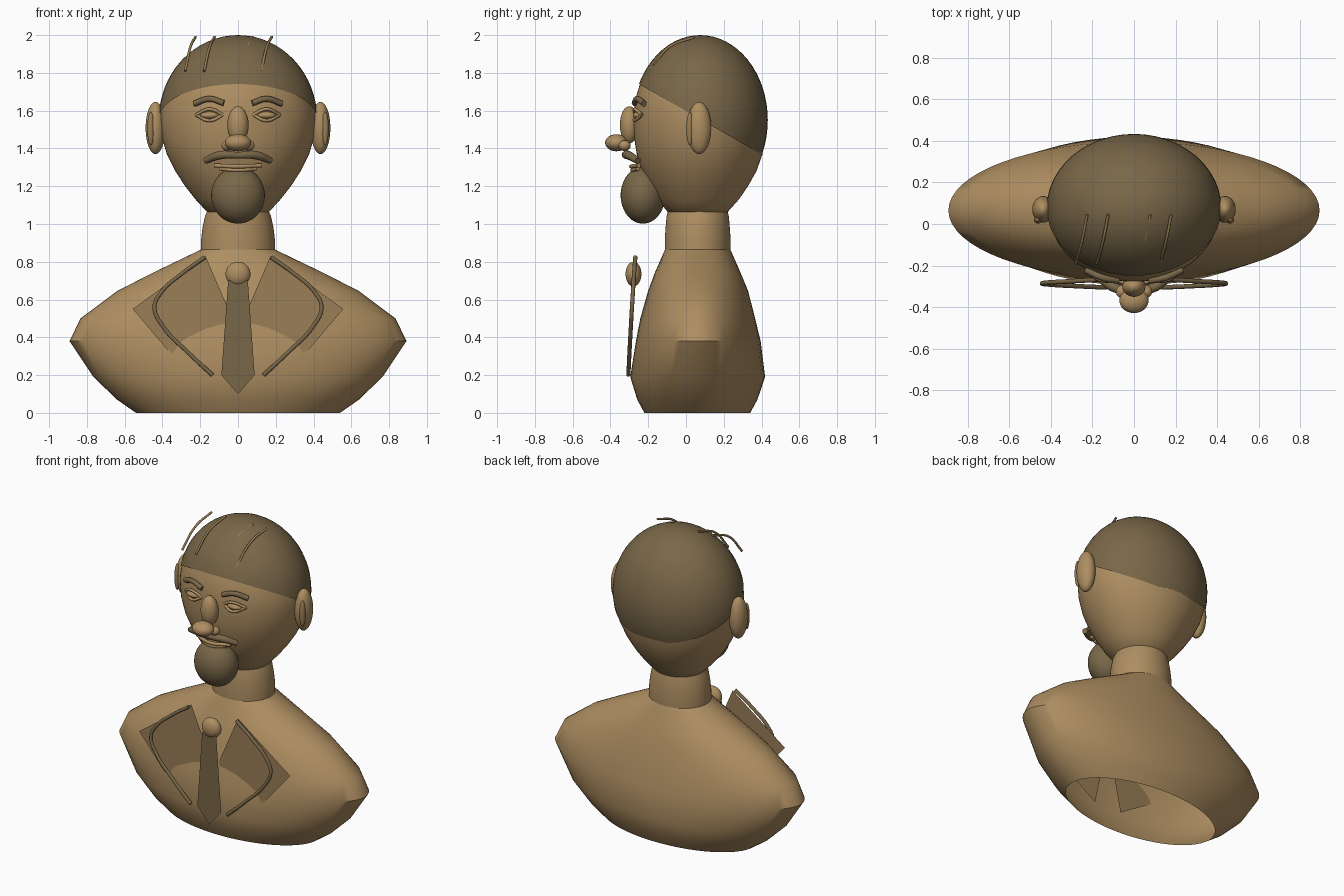
import bpy, bmesh, math
from mathutils import Vector

if "Cube" in bpy.data.objects:
    bpy.data.objects.remove(bpy.data.objects["Cube"])


def material(name, rgb):
    m = bpy.data.materials.new(name)
    m.diffuse_color = (*rgb, 1)
    m.use_nodes = True
    m.node_tree.nodes["Principled BSDF"].inputs["Base Color"].default_value = m.diffuse_color
    return m


BRONZE = material("bronze", (0.42, 0.27, 0.12))
DARK = material("dark bronze", (0.19, 0.135, 0.065))
MID = material("mid bronze", (0.32, 0.21, 0.095))


def finish(name, bm, mat, angle=40):
    me = bpy.data.meshes.new(name)
    bm.to_mesh(me)
    bm.free()
    ob = bpy.data.objects.new(name, me)
    bpy.context.collection.objects.link(ob)
    me.materials.append(mat)
    if angle:
        bpy.ops.object.select_all(action='DESELECT')
        bpy.context.view_layer.objects.active = ob
        ob.select_set(True)
        bpy.ops.object.shade_smooth_by_angle(angle=math.radians(angle))
    return ob


def loft(name, rings, mat, caps=False, seg=64):
    """Stack of ellipses given as (z, half width, half depth, centre y)."""
    bm = bmesh.new()
    loops = []
    for z, rx, ry, cy in rings:
        loops.append([bm.verts.new((rx * math.cos(t), cy + ry * math.sin(t), z))
                      for t in (2 * math.pi * i / seg for i in range(seg))])
    for a, b in zip(loops, loops[1:]):
        for i in range(seg):
            j = (i + 1) % seg
            bm.faces.new((a[i], a[j], b[j], b[i]))
    if caps:
        bm.faces.new(loops[0][::-1])
        bm.faces.new(loops[-1])
    return finish(name, bm, mat)


def ball(name, centre, radii, mat, cut=None):
    bm = bmesh.new()
    bmesh.ops.create_uvsphere(bm, u_segments=48, v_segments=32, radius=1)
    for v in bm.verts:
        v.co = Vector([c + r * k for c, r, k in zip(centre, radii, v.co)])
    if cut:
        bmesh.ops.bisect_plane(bm, geom=bm.verts[:] + bm.edges[:] + bm.faces[:],
                               plane_co=cut[0], plane_no=cut[1], clear_inner=True)
    return finish(name, bm, mat)


def tube(name, pts, radius, mat, taper=None):
    """Smooth round tube through a few points."""
    cu = bpy.data.curves.new(name, 'CURVE')
    cu.dimensions = '3D'
    cu.bevel_depth = radius
    cu.bevel_resolution = 3
    cu.resolution_u = 8
    cu.use_fill_caps = True
    sp = cu.splines.new('BEZIER')
    sp.bezier_points.add(len(pts) - 1)
    for i, (bp, p) in enumerate(zip(sp.bezier_points, pts)):
        bp.co = p
        bp.handle_left_type = bp.handle_right_type = 'AUTO'
        bp.radius = taper[i] if taper else 1
    cu.materials.append(mat)
    ob = bpy.data.objects.new(name, cu)
    bpy.context.collection.objects.link(ob)
    return ob


def plate(name, pts, y, mat):
    bm = bmesh.new()
    bm.faces.new([bm.verts.new((x, y, z)) for x, z in pts])
    return finish(name, bm, mat, 0)


# Torso, open underneath
loft("torso", [(0, .54, .28, .06), (.07, .64, .318, .06), (.19, .765, .357, .062),
               (.38, .892, .33, .065), (.5, .834, .304, .062), (.645, .64, .265, .064),
               (.74, .455, .228, .062), (.865, .195, .173, .062)], BRONZE)
# Neck
loft("neck", [(.865, .197, .173, .062), (.92, .195, .174, .062), (.98, .188, .17, .062),
              (1.04, .175, .165, .062), (1.1, .15, .15, .062)], BRONZE)

# Head: domed top over a tapering jaw
dome = [(1.55 + .44 * math.sin(a), .412 * math.cos(a), .35 * math.cos(a), .072)
        for a in (math.radians(d) for d in range(0, 90, 6))]
jaw = [(1.055, .14, .14, .062), (1.065, .165, .16, .062), (1.13, .225, .215, .065),
       (1.2, .28, .26, .068), (1.28, .332, .303, .07), (1.37, .377, .333, .072),
       (1.46, .403, .347, .072)]
loft("head", jaw + dome, BRONZE, True)

# Hair cap sliced by a sloping plane
ball("hair_cap", (0, .075, 1.55), (.42, .358, .45), DARK,
     ((0, .075, 1.555), (0, .574, 1)))
# Loose hair strands
for i in range(5):
    x = -.225 + .101 * i
    tube("hair_strand", [(x, .045, 1.99), (x - .027, -.09, 1.937), (x - .055, -.19, 1.81)],
         .007, MID)

# Nose and centred face parts
ball("nose_bridge", (0, -.30, 1.525), (.056, .05, .098), BRONZE)
ball("nose_tip", (0, -.368, 1.43), (.07, .06, .045), BRONZE)
ball("beard", (0, -.228, 1.152), (.142, .118, .15), DARK)
tube("upper_lip", [(-.125, -.25, 1.31), (0, -.29, 1.305), (.125, -.25, 1.31)], .011, BRONZE)
tube("lower_lip", [(-.095, -.255, 1.292), (0, -.285, 1.285), (.095, -.255, 1.292)],
     .01, BRONZE)

# Mirrored parts
for s in (-1, 1):
    ball("ear", (s * .437, .07, 1.508), (.052, .064, .138), BRONZE)
    ball("ear_hollow", (s * .462, .02, 1.505), (.018, .018, .088), MID)
    ball("nostril", (s * .055, -.325, 1.415), (.032, .032, .028), BRONZE)
    ball("eyeball", (s * .15, -.25, 1.575), (.05, .03, .02), BRONZE)
    for n, k in (("upper_eyelid", 1), ("lower_eyelid", -1)):
        tube(n, [(s * .08, -.266, 1.578), (s * .148, -.272, 1.578 + k * .03),
                 (s * .222, -.234, 1.578)], .009, BRONZE)
    tube("eyebrow", [(s * .075, -.272, 1.64), (s * .15, -.258, 1.662),
                     (s * .232, -.222, 1.637)], .016, DARK)
    tube("moustache", [(0, -.318, 1.362), (s * .05, -.318, 1.367), (s * .105, -.30, 1.362),
                       (s * .172, -.255, 1.335)], .022, DARK, [.8, 1, 1.05, .8])
    # Jacket lapel and its raised edge
    plate("lapel", [(s * .172, .83), (s * .557, .55), (s * .375, .335),
                    (s * .1, .165), (s * .03, .5)], -.246, MID)
    tube("lapel_edge", [(s * .175, -.268, .825), (s * .3, -.275, .735), (s * .405, -.281, .64),
                        (s * .442, -.286, .56), (s * .395, -.292, .455),
                        (s * .27, -.299, .325), (s * .135, -.305, .2)], .011, DARK)

# Tie and knot
plate("tie", [(-.052, .7), (.052, .7), (.088, .2), (0, .1), (-.088, .2)], -.303, DARK)
ball("tie_knot", (0, -.278, .735), (.066, .042, .065), BRONZE)
